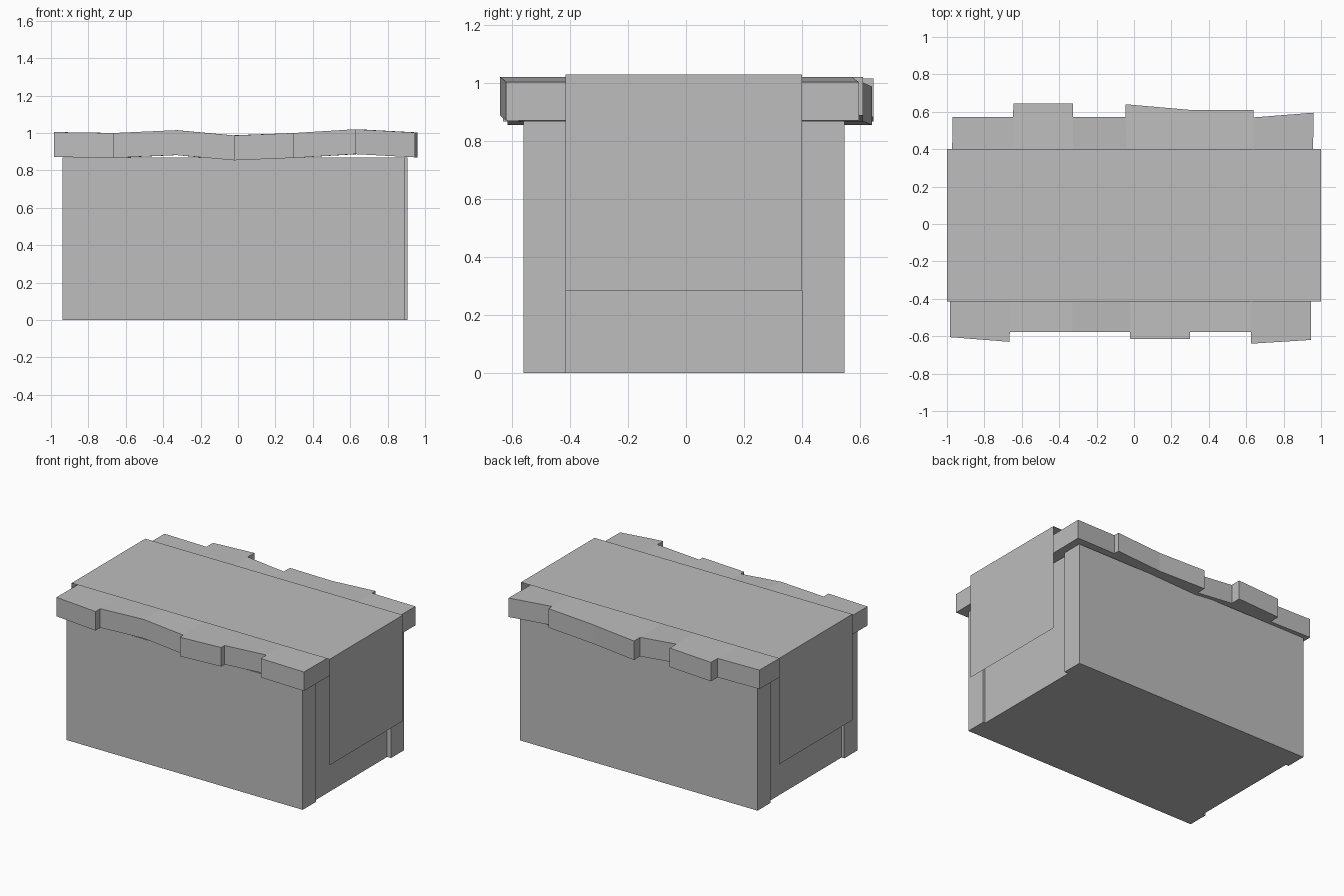
import bpy
import bmesh

old = bpy.data.objects.get("Cube")
if old:
    bpy.data.objects.remove(old, do_unlink=True)

# One plain grey for the whole model
grey = bpy.data.materials.new("plain grey")
grey.use_nodes = True
colour = (0.51, 0.51, 0.51, 1)
grey.diffuse_color = colour
grey.node_tree.nodes["Principled BSDF"].inputs["Base Color"].default_value = colour


def finish(bm, name):
    mesh = bpy.data.meshes.new(name)
    bm.to_mesh(mesh)
    bm.free()
    mesh.materials.append(grey)
    obj = bpy.data.objects.new(name, mesh)
    bpy.context.collection.objects.link(obj)
    return obj


# Chest body: plan outline with recessed ends, extruded upwards
outline = [(-0.937, -0.56), (0.894, -0.56), (0.894, -0.415), (0.877, -0.415),
           (0.877, 0.40), (0.907, 0.40), (0.907, 0.545), (-0.937, 0.545),
           (-0.937, 0.40), (-0.915, 0.40), (-0.915, -0.415), (-0.937, -0.415)]
bm = bmesh.new()
base = bm.faces.new([bm.verts.new((x, y, 0)) for x, y in outline])
top = bmesh.ops.extrude_face_region(bm, geom=[base])["geom"]
bmesh.ops.translate(bm, vec=(0, 0, 0.868),
                    verts=[v for v in top if isinstance(v, bmesh.types.BMVert)])
bmesh.ops.recalc_face_normals(bm, faces=bm.faces)
finish(bm, "chest_body")

# Warped lid: cross-sections lofted along x, doubled where the edge steps
front_x = [-0.985, -0.665, -0.33, -0.02, 0.30, 0.625, 0.945]
back_x = [-0.97, -0.645, -0.325, -0.045, 0.30, 0.64, 0.96]
top_z = [1.005, 1.0, 1.015, 0.987, 1.0, 1.02, 1.003]
front_y = [(-0.605, -0.63), (-0.577, -0.577), (-0.577, -0.577),
           (-0.615, -0.615), (-0.577, -0.577), (-0.64, -0.62)]
back_y = [(0.572, 0.572), (0.645, 0.645), (0.572, 0.572),
          (0.64, 0.61), (0.61, 0.61), (0.57, 0.595)]
thickness = 0.133
bm = bmesh.new()
rings = []
for i in range(len(front_y)):
    for end in (0, 1):
        k = i + end
        f, b = (front_x[k], front_y[i][end]), (back_x[k], back_y[i][end])
        z = top_z[k]
        rings.append([bm.verts.new((*p, h)) for p, h in
                      ((f, z - thickness), (b, z - thickness), (b, z), (f, z))])
for r, s in zip(rings, rings[1:]):
    for j in range(4):
        n = (j + 1) % 4
        bm.faces.new((r[j], r[n], s[n], s[j]))
bm.faces.new(rings[0])
bm.faces.new(rings[-1])
bmesh.ops.remove_doubles(bm, verts=bm.verts, dist=0.0005)
bmesh.ops.dissolve_degenerate(bm, edges=bm.edges, dist=0.0005)
bmesh.ops.recalc_face_normals(bm, faces=bm.faces)
finish(bm, "lid")

# Cover sheet laid over the lid and hanging down both ends
bm = bmesh.new()
rows = [[bm.verts.new((x, y, z)) for y in (-0.415, 0.40)]
        for x, z in ((-1, 0.285), (-1, 1.028), (1, 1.028), (1, 0.285))]
for a, b in zip(rows, rows[1:]):
    bm.faces.new((a[0], b[0], b[1], a[1]))
finish(bm, "cover_sheet")
